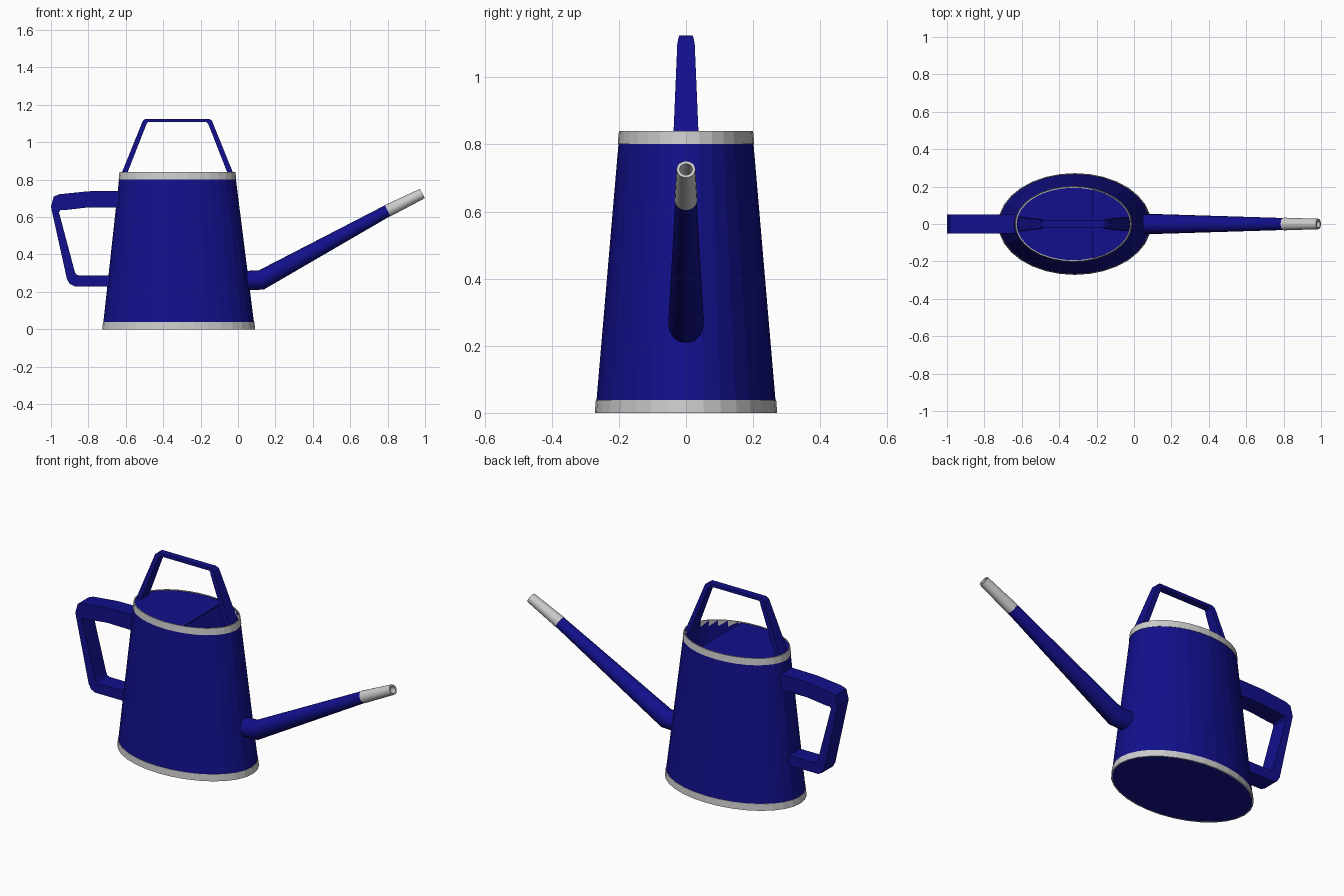
import bpy, math
from mathutils import Vector

if "Cube" in bpy.data.objects:
    bpy.data.objects.remove(bpy.data.objects["Cube"])

BLUE = bpy.data.materials.new("blue_enamel")
BLUE.diffuse_color = (0.006, 0.005, 0.26, 1)
BLUE.use_nodes = True
BLUE.node_tree.nodes["Principled BSDF"].inputs["Base Color"].default_value = BLUE.diffuse_color
SEG = 32
HEIGHT = 0.84


def loft(name, rings, mat=None, closed=False, smooth=False):
    """Skin consecutive rings of equal length; cap the ends unless closed."""
    n, m = len(rings[0]), len(rings)
    verts = [v for r in rings for v in r]
    faces = []
    for i in range(m if closed else m - 1):
        a, b = i * n, ((i + 1) % m) * n
        faces += [(a + k, a + (k + 1) % n, b + (k + 1) % n, b + k) for k in range(n)]
    if not closed:
        faces += [tuple(reversed(range(n))), tuple(range((m - 1) * n, m * n))]
    me = bpy.data.meshes.new(name)
    me.from_pydata(verts, [], faces)
    ob = bpy.data.objects.new(name, me)
    bpy.context.collection.objects.link(ob)
    if mat:
        me.materials.append(mat)
    bpy.context.view_layer.objects.active = ob
    bpy.ops.object.select_all(action='DESELECT')
    ob.select_set(True)
    bpy.ops.object.mode_set(mode='EDIT')
    bpy.ops.mesh.select_all(action='SELECT')
    bpy.ops.mesh.normals_make_consistent(inside=False)
    bpy.ops.object.mode_set(mode='OBJECT')
    if smooth:
        bpy.ops.object.shade_smooth_by_angle(angle=math.radians(35))
    return ob


def oval(z, grow=0.0):
    """Elliptical body section at height z, offset by grow."""
    t = z / HEIGHT
    cx = -0.317 - 0.007 * t
    rx, ry = 0.407 - 0.099 * t + grow, 0.27 - 0.072 * t + grow
    return [Vector((cx + rx * math.cos(2 * math.pi * k / SEG),
                    ry * math.sin(2 * math.pi * k / SEG), z)) for k in range(SEG)]


def disc(x, z, tilt, r, n=20):
    """Round section in the spout, facing along tilt in the xz plane."""
    a = math.radians(tilt)
    u = Vector((-math.sin(a), 0, math.cos(a)))
    return [Vector((x, 0, z)) + u * (r * math.cos(2 * math.pi * k / n))
            + Vector((0, r * math.sin(2 * math.pi * k / n), 0)) for k in range(n)]


def strap(name, sections):
    """Rectangular bar from (outer x, z, inner x, z, half width) sections."""
    loft(name, [[(ox, -w, oz), (ox, w, oz), (ix, w, iz), (ix, -w, iz)]
                for ox, oz, ix, iz, w in sections], BLUE)


# Hollow tapered body
loft("body", [oval(0.001), oval(0.838), oval(0.838, -0.004), oval(0.01, -0.004)], BLUE)

# Grey bands at base and rim
for name, z0, z1 in (("base_band", 0, 0.038), ("rim_band", 0.802, HEIGHT)):
    loft(name, [oval(z0, 0.002), oval(z1, 0.002), oval(z1, -0.004), oval(z0, -0.004)],
         closed=True)

# Partial lid, open on the spout side
lid_edge = -0.222
half = 0.195 * math.sqrt(1 - ((lid_edge + 0.324) / 0.304) ** 2)
outline = [v for v in oval(0.836, -0.003) if v.x < lid_edge]
outline = [Vector((lid_edge, half, 0.836))] + outline + [Vector((lid_edge, -half, 0.836))]
loft("lid", [[v - Vector((0, 0, 0.008)) for v in outline], outline], BLUE)

# Carrying handle over the top, mirrored about its middle
side = [(-0.303, 0.82, -0.268, 0.82, 0.038), (-0.296, 0.84, -0.266, 0.84, 0.037),
        (-0.191, 1.10, -0.168, 1.09, 0.026), (-0.185, 1.115, -0.164, 1.10, 0.023),
        (-0.171, 1.125, -0.155, 1.108, 0.02)]
mid = -0.324
strap("top_handle", [(mid + a, b, mid + c, d, w) for a, b, c, d, w in side]
      + [(mid - a, b, mid - c, d, w) for a, b, c, d, w in reversed(side)])

# Pouring handle at the rear
strap("rear_handle", [(ox, oz, ix, iz, 0.05) for ox, oz, ix, iz in (
    (-0.635, 0.74, -0.635, 0.65), (-0.80, 0.738, -0.80, 0.652),
    (-0.955, 0.722, -0.93, 0.637), (-0.985, 0.71, -0.95, 0.637),
    (-1.0, 0.655, -0.957, 0.625), (-0.915, 0.27, -0.872, 0.305),
    (-0.90, 0.243, -0.865, 0.293), (-0.875, 0.23, -0.85, 0.288),
    (-0.685, 0.23, -0.685, 0.288))])

# Spout and hollow grey tip
loft("spout", [disc(0.04, 0.26, 0, 0.052), disc(0.125, 0.264, 14, 0.053),
               disc(0.805, 0.637, 28, 0.032)], BLUE, smooth=True)
loft("spout_tip", [disc(0.80, 0.634, 28, 0.034), disc(0.986, 0.726, 28, 0.028),
                   disc(0.986, 0.726, 28, 0.019), disc(0.82, 0.644, 28, 0.021)], smooth=True)
